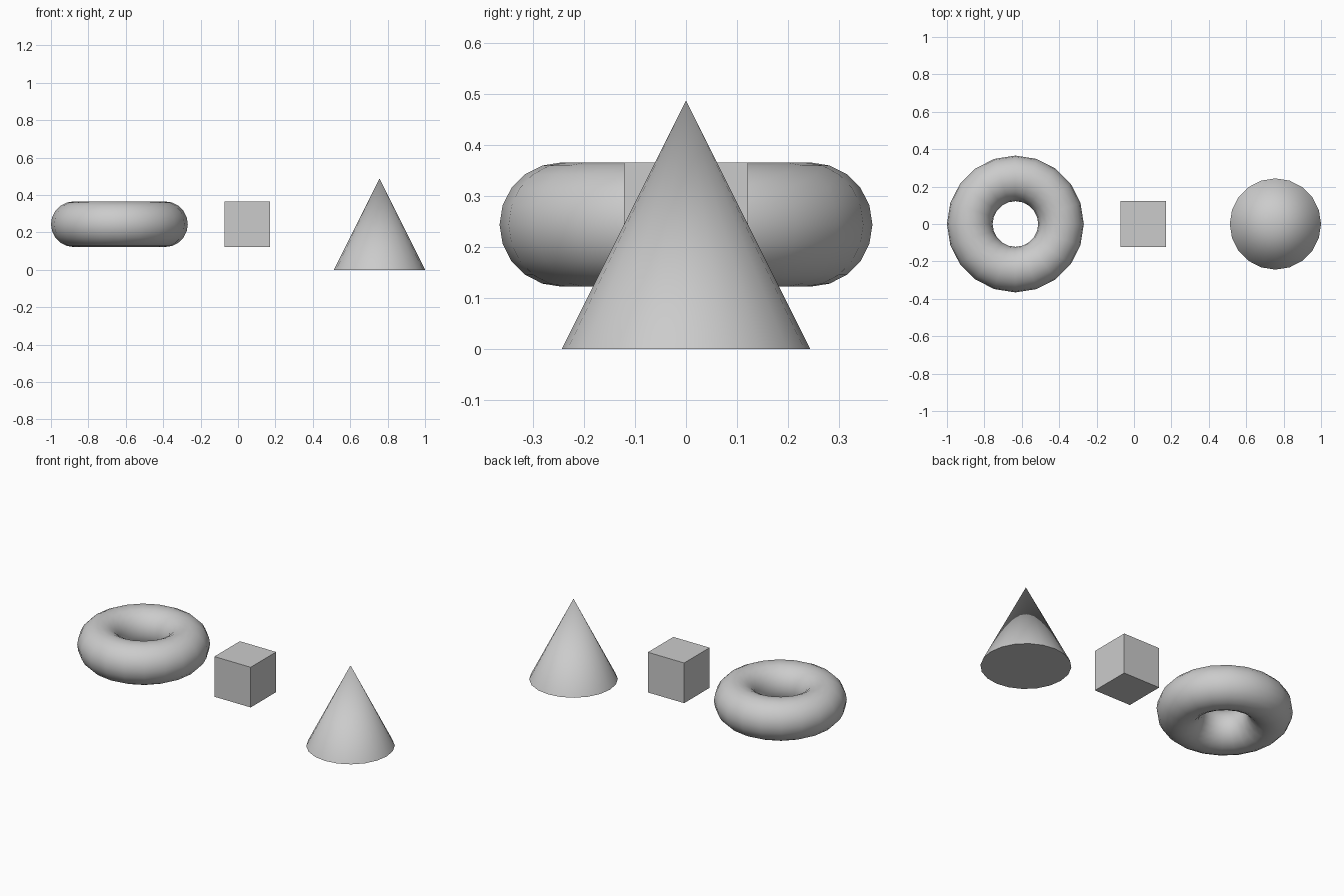
import bpy, math

if "Cube" in bpy.data.objects:
    bpy.data.objects.remove(bpy.data.objects["Cube"])

R = 0.2439      # shared base dimension
SIDES = 20


def finish(name, smooth=True):
    obj = bpy.context.object
    obj.name = name
    if smooth:
        bpy.ops.object.shade_smooth_by_angle(angle=math.radians(40))
    return obj


# Ring, lying flat at mid height
bpy.ops.mesh.primitive_torus_add(major_radius=R, minor_radius=R / 2,
                                 major_segments=SIDES, minor_segments=SIDES,
                                 location=(-1 + 1.5 * R, 0, R))
finish("ring")

# Cube, floating at the same height
bpy.ops.mesh.primitive_cube_add(size=R, location=(-1 + 4.3 * R, 0, R))
finish("cube", smooth=False)

# Cone standing on the ground, with a closed base
bpy.ops.mesh.primitive_cone_add(vertices=SIDES, radius1=R, radius2=0, depth=2 * R,
                                location=(1 - R, 0, R))
finish("cone")
